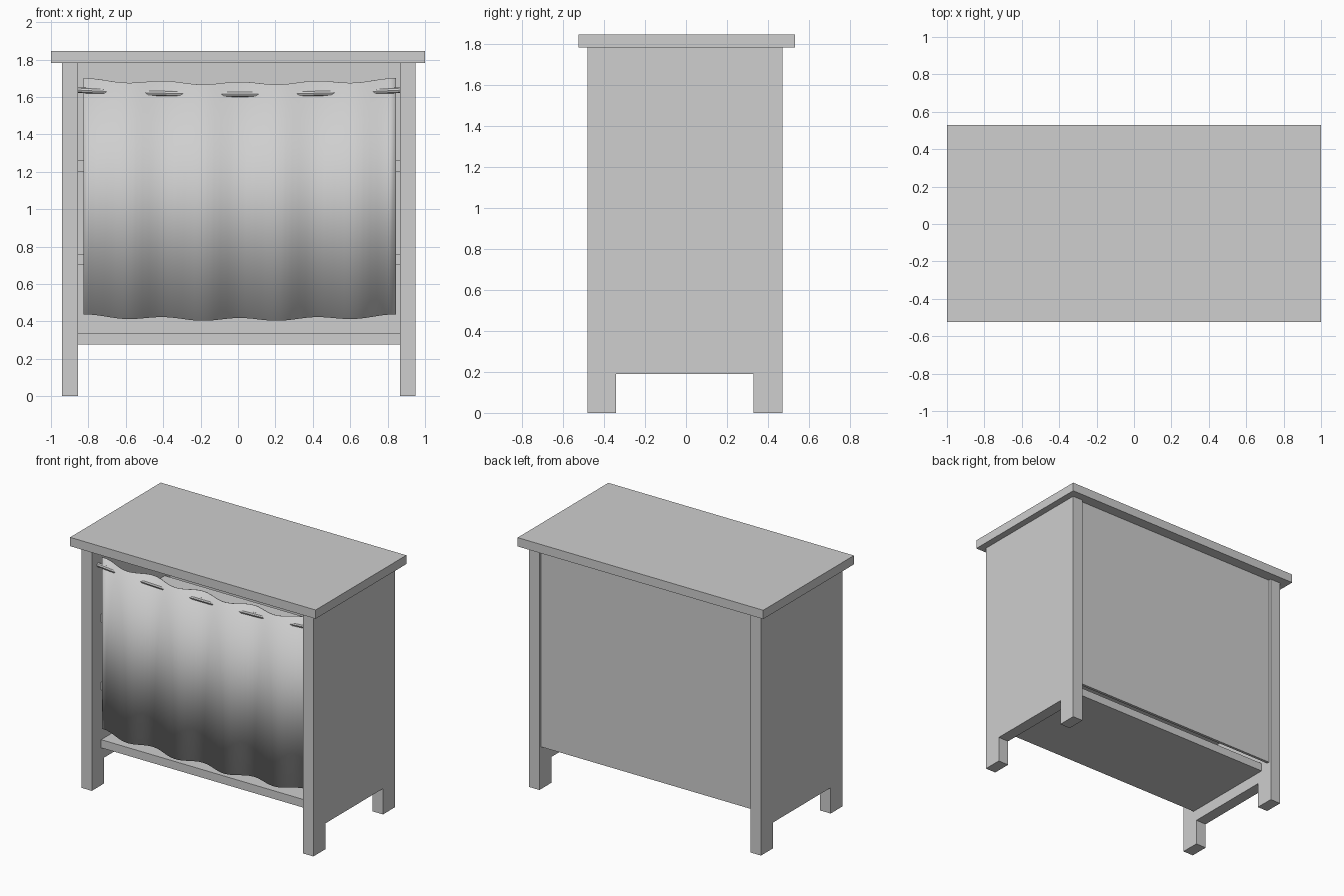
import bpy, bmesh, math

cube = bpy.data.objects.get("Cube")
if cube:
    bpy.data.objects.remove(cube, do_unlink=True)

grey = bpy.data.materials.new("plain_grey")
grey.use_nodes = True
grey.diffuse_color = (0.62, 0.62, 0.62, 1)
grey.node_tree.nodes["Principled BSDF"].inputs["Base Color"].default_value = grey.diffuse_color


def finish(name, bm):
    bmesh.ops.recalc_face_normals(bm, faces=bm.faces)
    mesh = bpy.data.meshes.new(name)
    bm.to_mesh(mesh)
    bm.free()
    mesh.materials.append(grey)
    obj = bpy.data.objects.new(name, mesh)
    bpy.context.collection.objects.link(obj)
    return obj


def box(name, xs, ys, zs):
    bm = bmesh.new()
    bmesh.ops.create_cube(bm, size=1)
    for v in bm.verts:
        for axis, (low, high) in enumerate((xs, ys, zs)):
            v.co[axis] = low if v.co[axis] < 0 else high
    return finish(name, bm)


def side_panel(name, x, thickness):
    """Slab with a notch at the bottom that leaves two feet."""
    outline = [(-0.48, 0), (-0.34, 0), (-0.34, 0.19), (0.33, 0.19),
               (0.33, 0), (0.47, 0), (0.47, 1.78), (-0.48, 1.78)]
    bm = bmesh.new()
    face = bm.faces.new([bm.verts.new((x, y, z)) for y, z in outline])
    slab = bmesh.ops.extrude_face_region(bm, geom=[face])
    moved = [g for g in slab["geom"] if isinstance(g, bmesh.types.BMVert)]
    bmesh.ops.translate(bm, verts=moved, vec=(thickness, 0, 0))
    return finish(name, bm)


# Cabinet body
LEFT, RIGHT = 0.865, -0.855
INSIDE = (RIGHT, LEFT)
box("table_top", (-1, 1), (-0.525, 0.53), (1.78, 1.845))
side_panel("left_side", LEFT, 0.085)
side_panel("right_side", RIGHT, -0.085)
box("back_panel", INSIDE, (0.43, 0.45), (0.31, 1.78))
for name, z in (("bottom_shelf", 0.275), ("lower_shelf", 0.70), ("upper_shelf", 1.20)):
    box(name, INSIDE, (-0.37, 0.37), (z, z + 0.06))


# Pleats and the gentle forward bow shared by curtain and rod
def bow(x):
    return 0.02 * ((x - 0.01) / 0.835) ** 2


def pleat(x):
    return math.cos(2 * math.pi * (x - 0.01) / 0.405)


# Curtain
bm = bmesh.new()
columns = 48
rows = []
for height in (0.41, 1.673):
    row = []
    for i in range(columns + 1):
        x = -0.825 + 1.67 * i / columns
        row.append(bm.verts.new((x, -0.44 + bow(x) + 0.018 * pleat(x),
                                 height + bow(x) + 0.008 * pleat(x))))
    rows.append(row)
for i in range(columns):
    bm.faces.new((rows[0][i], rows[0][i + 1], rows[1][i + 1], rows[1][i]))
curtain = finish("curtain", bm)
for poly in curtain.data.polygons:
    poly.use_smooth = True
solid = curtain.modifiers.new("thickness", "SOLIDIFY")
solid.thickness = 0.004
solid.offset = 0

# Curtain rod threaded through the pleats
bm = bmesh.new()
sides, steps, radius = 8, 24, 0.015
rings = []
for i in range(steps + 1):
    x = RIGHT + (LEFT - RIGHT) * i / steps
    rings.append([bm.verts.new((x, -0.427 + bow(x) + radius * math.cos(a),
                                1.615 + bow(x) + radius * math.sin(a)))
                  for a in (math.tau * k / sides for k in range(sides))])
for a, b in zip(rings, rings[1:]):
    for k in range(sides):
        n = (k + 1) % sides
        bm.faces.new((a[k], a[n], b[n], b[k]))
bm.faces.new(rings[0])
bm.faces.new(rings[-1])
finish("curtain_rod", bm)
